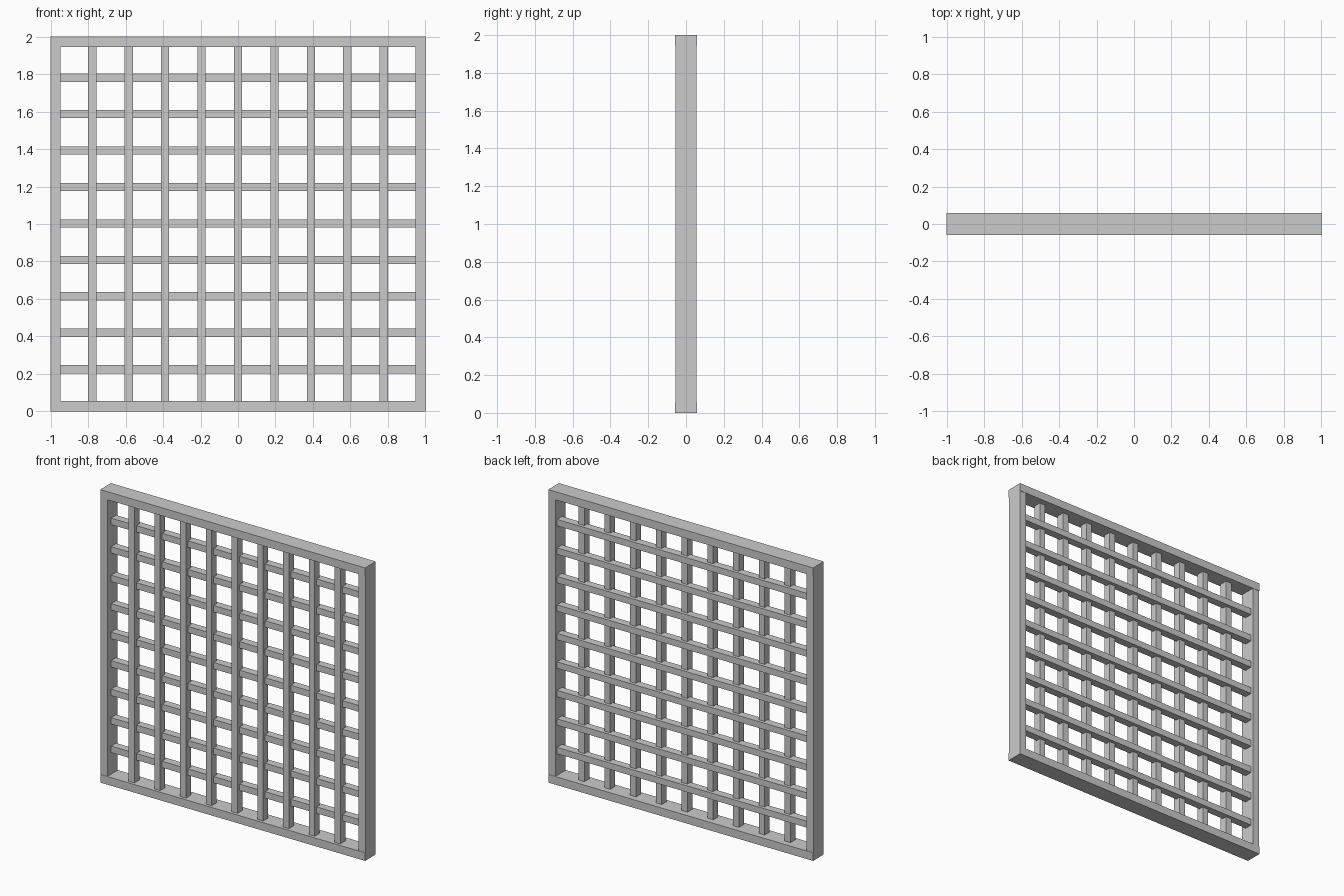
import bpy

if "Cube" in bpy.data.objects:
    bpy.data.objects.remove(bpy.data.objects["Cube"])

W = 1.0        # half width
RAIL = 0.055   # rail height
STILE = 0.053  # stile width
BAR = 0.044    # bar thickness in the plane of the grid
PITCH = 0.1945
COUNT = 9


def box(name, x0, x1, y0, y1, z0, z1):
    bpy.ops.mesh.primitive_cube_add(
        size=1, location=((x0 + x1) / 2, (y0 + y1) / 2, (z0 + z1) / 2))
    ob = bpy.context.object
    ob.name = name
    ob.scale = (x1 - x0, y1 - y0, z1 - z0)
    bpy.ops.object.transform_apply(location=False, rotation=False, scale=True)
    return ob


# Outer frame: full-width rails, slightly thinner stiles between them
box("bottom_rail", -W, W, -0.0575, 0.0575, 0, RAIL)
box("top_rail", -W, W, -0.0575, 0.0575, 2 - RAIL, 2)
box("left_stile", -W, -W + STILE, -0.055, 0.055, RAIL, 2 - RAIL)
box("right_stile", W - STILE, W, -0.055, 0.055, RAIL, 2 - RAIL)

# Lattice: vertical bars towards the front, horizontal bars towards the back
for i in range(COUNT):
    c = (i - (COUNT - 1) / 2) * PITCH
    box(f"vertical_bar_{i + 1}", c - BAR / 2, c + BAR / 2,
        -0.038, 0.016, RAIL, 2 - RAIL)
    z = 1.003 + c
    box(f"horizontal_bar_{i + 1}", -W + STILE, W - STILE,
        -0.016, 0.038, z - BAR / 2, z + BAR / 2)
